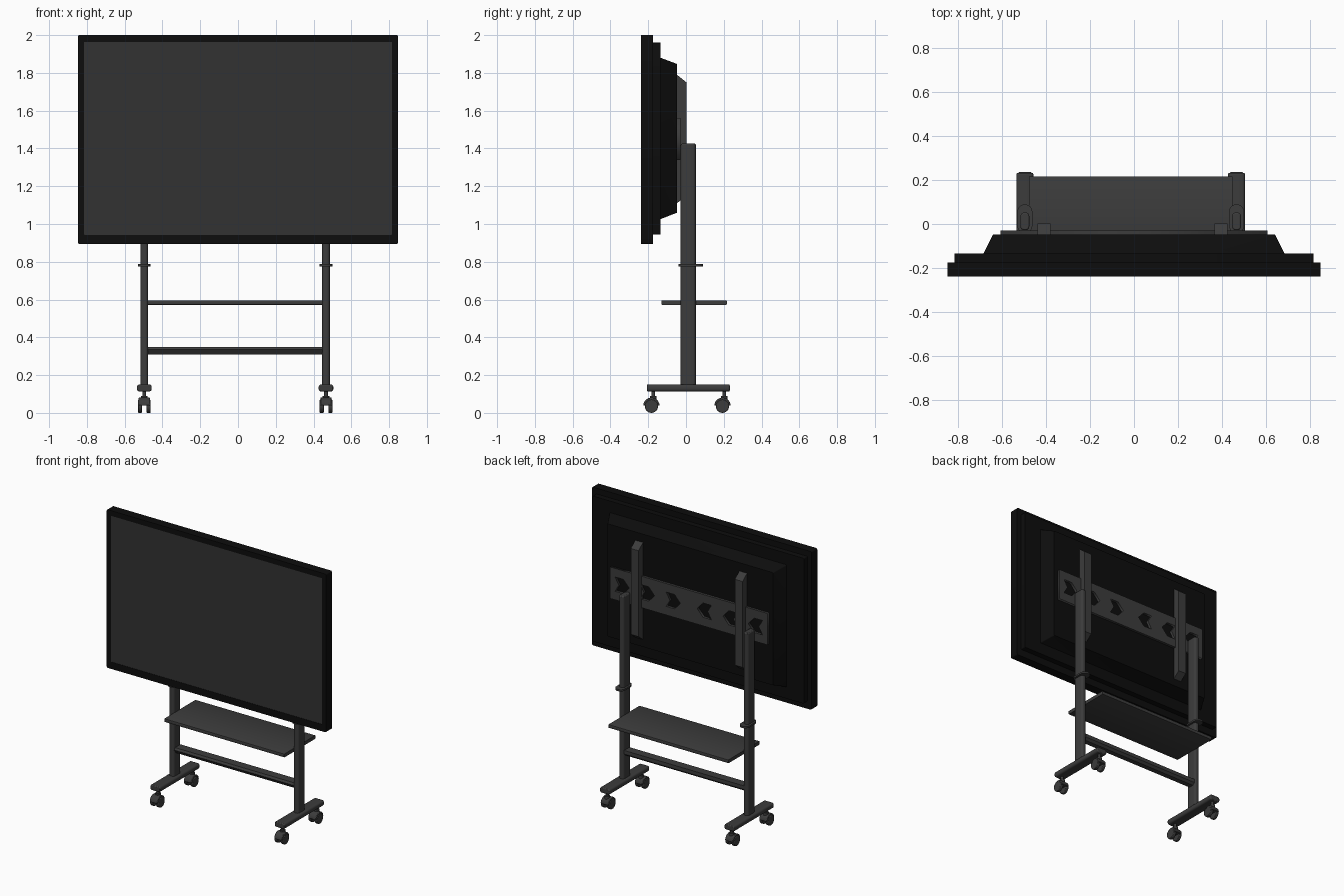
import bpy, bmesh
from math import sin, cos, pi, radians

if "Cube" in bpy.data.objects:
    bpy.data.objects.remove(bpy.data.objects["Cube"])


def material(name, v):
    m = bpy.data.materials.new(name)
    m.diffuse_color = (v, v, v, 1)
    m.use_nodes = True
    m.node_tree.nodes["Principled BSDF"].inputs["Base Color"].default_value = m.diffuse_color
    return m


STAND = material("stand_grey", 0.045)
FRAME = material("frame_black", 0.004)
GLASS = material("display_grey", 0.032)


def finish(name, bm, mat, bevel=0):
    bmesh.ops.recalc_face_normals(bm, faces=bm.faces)
    me = bpy.data.meshes.new(name)
    bm.to_mesh(me)
    bm.free()
    ob = bpy.data.objects.new(name, me)
    bpy.context.collection.objects.link(ob)
    me.materials.append(mat)
    bpy.ops.object.select_all(action='DESELECT')
    ob.select_set(True)
    bpy.context.view_layer.objects.active = ob
    bpy.ops.object.shade_smooth_by_angle(angle=radians(35))
    if bevel:
        b = ob.modifiers.new("bevel", 'BEVEL')
        b.width, b.segments, b.limit_method = bevel, 2, 'ANGLE'
        b.angle_limit = radians(40)
    return ob


def rounded(cx, cy, hx, hy, r, n=6):
    """Rounded rectangle outline."""
    pts = []
    for q, (sx, sy) in enumerate([(1, 1), (-1, 1), (-1, -1), (1, -1)]):
        for i in range(n + 1):
            a = (q + i / n) * pi / 2
            pts.append((cx + sx * (hx - r) + r * cos(a), cy + sy * (hy - r) + r * sin(a)))
    return pts


def place(axis, u, v, w):
    return {'x': (w, u, v), 'y': (u, w, v), 'z': (u, v, w)}[axis]


def loft(name, loops, axis, mat, bevel=0, cap_start=True):
    """Skin a list of (outline, position along axis)."""
    bm = bmesh.new()
    rings = [[bm.verts.new(place(axis, u, v, w)) for u, v in pts] for pts, w in loops]
    n = len(rings[0])
    for a, b in zip(rings, rings[1:]):
        for i in range(n):
            bm.faces.new((a[i], a[(i + 1) % n], b[(i + 1) % n], b[i]))
    if cap_start:
        bm.faces.new(rings[0])
    bm.faces.new(rings[-1])
    return finish(name, bm, mat, bevel)


def prism(name, pts, axis, lo, hi, mat=STAND, bevel=0):
    return loft(name, [(pts, lo), (pts, hi)], axis, mat, bevel)


def disc(cx, cy, r, n=24, arc=2 * pi):
    m = n if arc >= 2 * pi else n + 1
    return [(cx + r * cos(arc * i / n), cy + r * sin(arc * i / n)) for i in range(m)]


def panel(hx, z0, z1, r):
    return rounded(0, (z0 + z1) / 2, hx, (z1 - z0) / 2, r, 3)


# Screen housing: bezel, stepped back and tapered rear bulge
inner, outer = panel(0.816, 0.943, 1.964, 0.003), panel(0.848, 0.895, 2.0, 0.008)
step = panel(0.816, 0.945, 1.96, 0.006)
loft("screen_housing", [
    (inner, -0.233), (inner, -0.238), (outer, -0.238), (outer, -0.174),
    (step, -0.174), (step, -0.135),
    (panel(0.684, 1.026, 1.88, 0.006), -0.135),
    (panel(0.64, 1.06, 1.847, 0.006), -0.047)], 'y', FRAME)
prism("display", inner, 'y', -0.2355, -0.233, GLASS)

# Wall plate with inward-pointing notched holes
cu = bpy.data.curves.new("mount_plate", 'CURVE')
cu.dimensions, cu.fill_mode, cu.extrude = '2D', 'BOTH', 0.009


def spline(pts):
    s = cu.splines.new('POLY')
    s.points.add(len(pts) - 1)
    for p, (u, v) in zip(s.points, pts):
        p.co = (u, v, 0, 1)
    s.use_cyclic_u = True


spline([(-0.607, -0.11), (0.607, -0.11), (0.607, 0.11), (-0.607, 0.11)])
for s in (-1, 1):
    for x in (0.12, 0.32, 0.515):
        spline([(s * (x + u), v) for u, v in
                [(-0.055, 0), (-0.01, 0.05), (0.055, 0.05), (0.025, 0), (0.055, -0.05), (-0.01, -0.05)]])
plate = bpy.data.objects.new("mount_plate", cu)
bpy.context.collection.objects.link(plate)
plate.location, plate.rotation_euler = (0, -0.039, 1.45), (pi / 2, 0, 0)
cu.materials.append(STAND)
bpy.ops.object.select_all(action='DESELECT')
plate.select_set(True)
bpy.context.view_layer.objects.active = plate
bpy.ops.object.convert(target='MESH')

# Shelf and lower crossbar between the posts
CX = -0.015
prism("shelf", rounded(0.043, 0.584, 0.173, 0.012, 0.004, 2), 'x', CX - 0.463, CX + 0.463)
prism("crossbar", [(-0.022, 0.335), (-0.014, 0.35), (0.045, 0.35), (0.045, 0.325), (0.03, 0.31), (-0.005, 0.31)],
      'x', CX - 0.463, CX + 0.463)

for s, side in ((-1, "left"), (1, "right")):
    # Vertical screen bracket with sloped ends
    bx = -0.007 + s * 0.402
    prism(f"bracket_{side}", [(-0.048, 1.11), (0.002, 1.15), (0.002, 1.75), (-0.048, 1.79)],
          'x', bx - 0.03, bx + 0.03)
    # Post, collar and foot
    x = CX + s * 0.481
    prism(f"post_{side}", rounded(x, 0.012, 0.02, 0.04, 0.016), 'z', 0.14, 1.425, bevel=0.006)
    prism(f"collar_{side}", rounded(x, 0.024, 0.034, 0.065, 0.033), 'z', 0.776, 0.788)
    prism(f"foot_{side}", rounded(x, 0.132, 0.039, 0.019, 0.014, 4), 'y', -0.207, 0.232, bevel=0.006)
    # Twin-wheel casters with hood and stem
    for y, end in ((-0.183, "front"), (0.193, "back")):
        tag = f"{side}_{end}"
        prism(f"caster_stem_{tag}", disc(x, y + 0.01, 0.01, 16), 'z', 0.06, 0.118)
        prism(f"caster_neck_{tag}", disc(x, y + 0.01, 0.018, 16), 'z', 0.06, 0.09)
        prism(f"caster_hood_{tag}", disc(y, 0.038, 0.043, 16, pi), 'x', x - 0.03, x + 0.03, bevel=0.004)
        for k in (-1, 1):
            prism(f"wheel_{tag}_{'inner' if k == -s else 'outer'}", disc(y, 0.035, 0.035),
                  'x', x + k * 0.023 - 0.011, x + k * 0.023 + 0.011, bevel=0.004)
